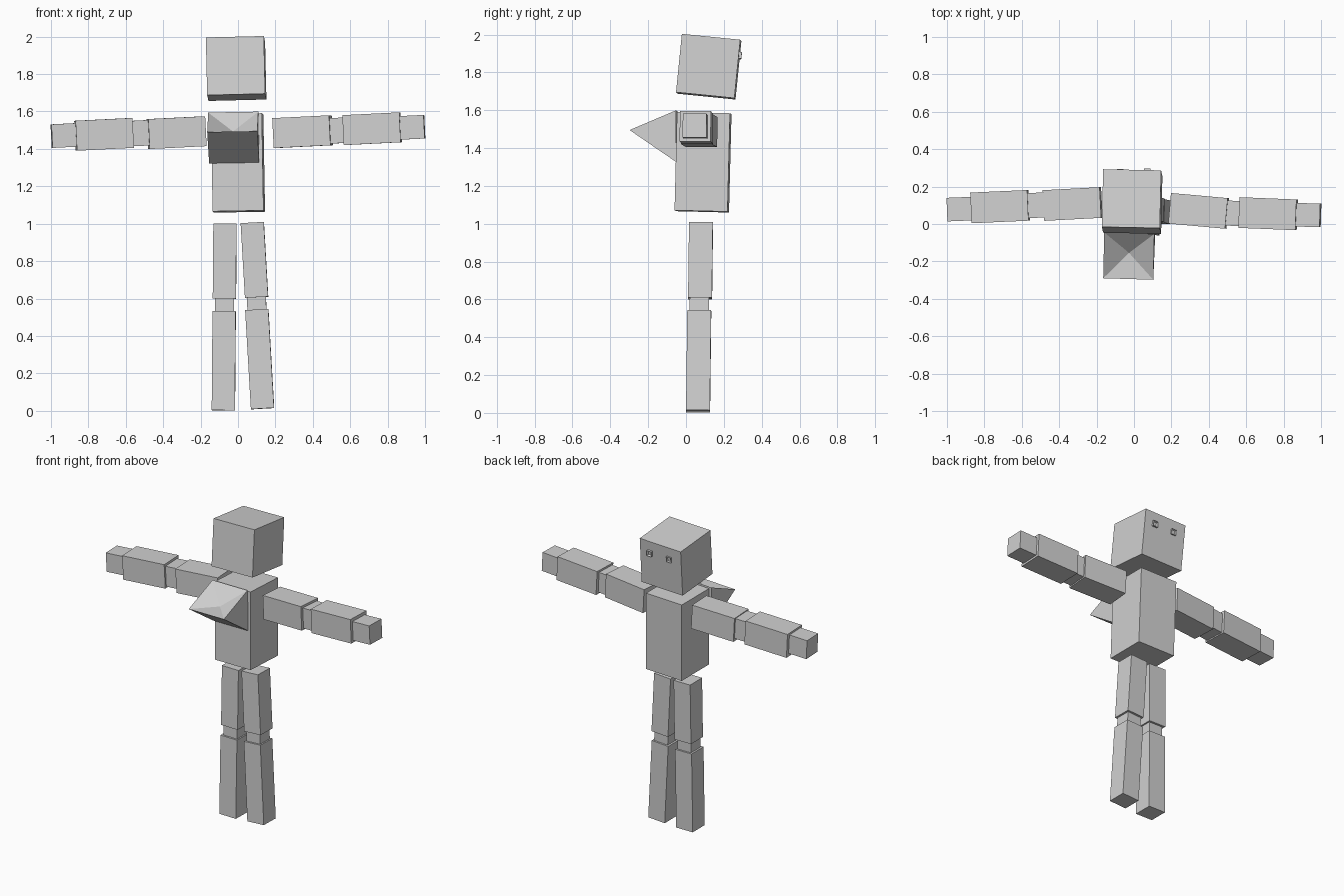
import bpy, bmesh
from mathutils import Euler, Matrix, Vector

old = bpy.data.objects.get("Cube")
if old:
    bpy.data.objects.remove(old, do_unlink=True)

grey = bpy.data.materials.new("plain_grey")
grey.use_nodes = True
colour = (0.64, 0.64, 0.64, 1)
grey.diffuse_color = colour
grey.node_tree.nodes["Principled BSDF"].inputs["Base Color"].default_value = colour


def finish(name, bm, matrix=None):
    """Turn a bmesh into a flat-shaded object."""
    bmesh.ops.recalc_face_normals(bm, faces=bm.faces)
    mesh = bpy.data.meshes.new(name)
    bm.to_mesh(mesh)
    bm.free()
    mesh.materials.append(grey)
    obj = bpy.data.objects.new(name, mesh)
    bpy.context.collection.objects.link(obj)
    if matrix:
        obj.matrix_world = matrix
    return obj


def pose(centre, turn):
    return Matrix.Translation(centre) @ Euler(turn).to_matrix().to_4x4()


def box(name, centre, size, turn=(0, 0, 0)):
    bm = bmesh.new()
    bmesh.ops.create_cube(bm, size=1)
    bmesh.ops.scale(bm, vec=size, verts=bm.verts)
    return finish(name, bm, pose(centre, turn))


# Head and torso, each leaning slightly
head_pose = pose((-0.01, 0.12, 1.83), (-0.1, -0.025, -0.02))
head = box("head", (0, 0, 0), (0.31, 0.31, 0.31))
head.matrix_world = head_pose
box("torso", (0, 0.09, 1.325), (0.272, 0.28, 0.52), (-0.025, -0.018, -0.03))

# Eyes: small raised plates with a sunken middle, on the rear of the head
for side, x, depth in (("left", 0.08, 0.014), ("right", -0.066, 0.009)):
    bm = bmesh.new()
    bmesh.ops.create_cube(bm, size=1)
    bmesh.ops.scale(bm, vec=(0.034, depth, 0.036), verts=bm.verts)
    outer = max(bm.faces, key=lambda f: f.calc_center_median().y)
    bmesh.ops.inset_region(bm, faces=[outer], thickness=0.008)
    bmesh.ops.translate(bm, verts=outer.verts, vec=(0, -depth * 0.8, 0))
    offset = Matrix.Translation((x, 0.155 + depth / 2, 0.075))
    finish(side + "_eye", bm, head_pose @ offset)

# Chest wedge: triangular prism whose sloping top is dented to a centre point
bm = bmesh.new()
profile = [(-0.05, 1.325), (-0.05, 1.597), (-0.295, 1.493)]
ends = [[bm.verts.new((x, y, z)) for y, z in profile] for x in (-0.134, 0.134)]
dent = bm.verts.new((0, -0.155, 1.493))
(low_a, top_a, tip_a), (low_b, top_b, tip_b) = ends
for end in ends:
    bm.faces.new(end)
bm.faces.new((low_a, top_a, top_b, low_b))
bm.faces.new((low_a, low_b, tip_b, tip_a))
rim = [top_a, top_b, tip_b, tip_a]
for i, v in enumerate(rim):
    bm.faces.new((v, rim[(i + 1) % 4], dent))
finish("chest_wedge", bm, pose((0.005, 0, 0), (0, -0.018, -0.03)))

# Arms: upper arm, elbow, forearm and hand
upper, joint, hand = (0.305, 0.164, 0.16), (0.12, 0.134, 0.136), (0.15, 0.126, 0.126)
arms = {
    "left": [(upper, (0.346, 0.07, 1.492), -0.09), (joint, (0.53, 0.057, 1.498), -0.06),
             (upper, (0.717, 0.055, 1.508), -0.04), (hand, (0.922, 0.048, 1.515), -0.03)],
    "right": [(upper, (-0.328, 0.107, 1.487), 0.053), (joint, (-0.525, 0.1, 1.484), 0.05),
              (upper, (-0.716, 0.093, 1.478), 0.045), (hand, (-0.922, 0.08, 1.472), 0.04)],
}
for side, parts in arms.items():
    for part, (size, centre, yaw) in zip(("upper_arm", "elbow", "forearm", "hand"), parts):
        box(side + "_" + part, centre, size, (0, -0.05, yaw))

# Legs: thigh, knee and shin
sizes = [(0.124, 0.126, 0.4), (0.102, 0.102, 0.12), (0.124, 0.126, 0.53)]
legs = {
    "left": (-0.058, [(0.088, 0.077, 0.806), (0.1, 0.071, 0.572), (0.116, 0.067, 0.276)]),
    "right": (0.008, [(-0.071, 0.077, 0.8), (-0.072, 0.071, 0.567), (-0.076, 0.067, 0.267)]),
}
for side, (lean, centres) in legs.items():
    for part, size, centre in zip(("thigh", "knee", "shin"), sizes, centres):
        box(side + "_" + part, centre, size, (-0.012, lean, -0.01))
